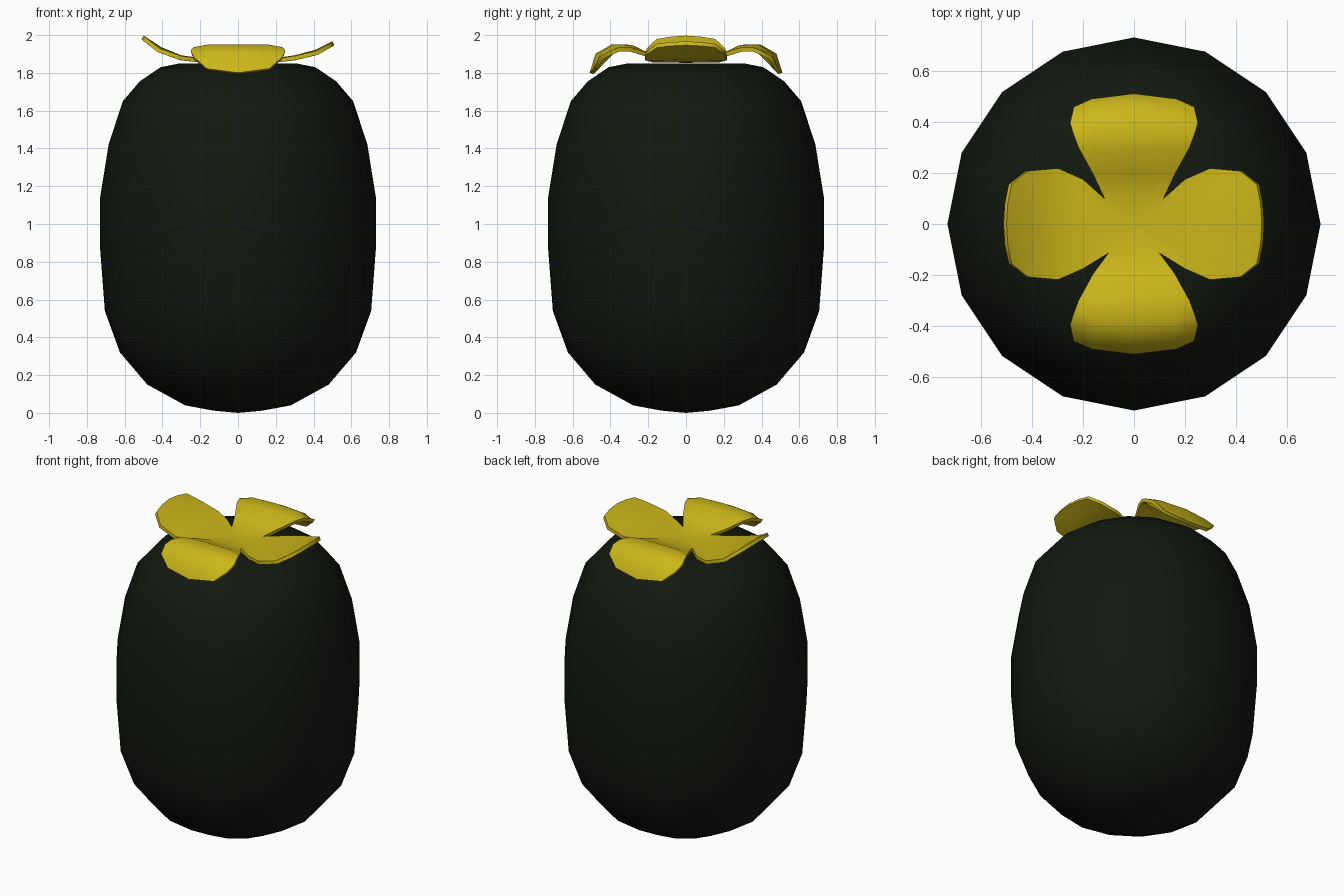
import bpy, bmesh, math
from mathutils import Matrix, Vector

if "Cube" in bpy.data.objects:
    bpy.data.objects.remove(bpy.data.objects["Cube"])


def material(name, rgb):
    m = bpy.data.materials.new(name)
    m.diffuse_color = (*rgb, 1)
    m.use_nodes = True
    m.node_tree.nodes["Principled BSDF"].inputs["Base Color"].default_value = m.diffuse_color
    return m


def finish(bm, name, mat):
    bmesh.ops.recalc_face_normals(bm, faces=bm.faces)
    me = bpy.data.meshes.new(name)
    bm.to_mesh(me)
    bm.free()
    me.materials.append(mat)
    me.shade_smooth()
    ob = bpy.data.objects.new(name, me)
    bpy.context.collection.objects.link(ob)
    return ob


# Fruit body: 16-sided lathe of (radius, height)
profile = [(0.13, 0.012), (0.28, 0.04), (0.48, 0.15), (0.625, 0.32),
           (0.705, 0.54), (0.73, 0.87), (0.73, 1.14), (0.685, 1.42),
           (0.61, 1.65), (0.52, 1.755), (0.41, 1.83), (0.31, 1.85)]
SIDES = 16
bm = bmesh.new()
rings = [[bm.verts.new((r * math.cos(2 * math.pi * i / SIDES),
                        r * math.sin(2 * math.pi * i / SIDES), z))
          for i in range(SIDES)] for r, z in profile]
for a, b in zip(rings, rings[1:]):
    for i in range(SIDES):
        j = (i + 1) % SIDES
        bm.faces.new((a[i], a[j], b[j], b[i]))
for ring, z in ((rings[0], 0.0), (rings[-1], 1.85)):
    pole = bm.verts.new((0, 0, z))
    for i in range(SIDES):
        bm.faces.new((ring[i], ring[(i + 1) % SIDES], pole))
finish(bm, "fruit_body", material("dark_skin", (0.006, 0.009, 0.005)))

# Leaf rows: (centre, middle, edge) points, each (reach, half width, height)
root = ((0.115, 0, 1.866), (0.115, 0.06, 1.866), (0.115, 0.10, 1.868))
drooping = [
    root,
    ((0.20, 0, 1.895), (0.20, 0.10, 1.895), (0.20, 0.16, 1.895)),
    ((0.29, 0, 1.938), (0.29, 0.14, 1.937), (0.30, 0.215, 1.925)),
    ((0.39, 0, 1.940), (0.38, 0.155, 1.940), (0.35, 0.235, 1.925)),
    ((0.47, 0, 1.895), (0.445, 0.165, 1.900), (0.39, 0.248, 1.91)),
    ((0.50, 0, 1.797), (0.48, 0.165, 1.818), (0.45, 0.234, 1.878)),
]


def rising(tip):
    k = (tip - 1.87) / 0.1
    return [
        root,
        ((0.20, 0, 1.868), (0.20, 0.11, 1.866), (0.20, 0.175, 1.866)),
        ((0.30, 0, 1.882), (0.30, 0.13, 1.877), (0.30, 0.218, 1.878)),
        ((0.41, 0, 1.87 + 0.047 * k), (0.41, 0.12, 1.87 + 0.045 * k),
         (0.42, 0.207, 1.87 + 0.042 * k)),
        ((0.505, 0, tip), (0.50, 0.08, 1.87 + 0.095 * k),
         (0.485, 0.155, 1.87 + 0.085 * k)),
    ]


# Leafy cap: four leaves around a small central patch
bm = bmesh.new()
hub = bm.verts.new((0, 0, 1.864))
for k, rows in enumerate((rising(1.957), drooping, rising(1.988), drooping)):
    rot = Matrix.Rotation(k * math.pi / 2, 3, 'Z')
    grid = []
    for c, m, e in rows:
        pts = [(e[0], -e[1], e[2]), (m[0], -m[1], m[2]), c, m, e]
        grid.append([bm.verts.new(rot @ Vector(p)) for p in pts])
    for a, b in zip(grid, grid[1:]):
        for i in range(4):
            bm.faces.new((a[i], b[i], b[i + 1], a[i + 1]))
    for i in range(4):
        bm.faces.new((hub, grid[0][i], grid[0][i + 1]))
bmesh.ops.remove_doubles(bm, verts=bm.verts, dist=0.03)
for f in bm.faces:
    f.normal_update()
cap = finish(bm, "leafy_cap", material("yellow_leaf", (0.6, 0.47, 0.01)))
sol = cap.modifiers.new("thickness", 'SOLIDIFY')
sol.thickness = 0.022
sol.offset = 0

# Keep the thin leaf rims crisp
bpy.ops.object.select_all(action='DESELECT')
cap.select_set(True)
bpy.context.view_layer.objects.active = cap
bpy.ops.object.modifier_apply(modifier=sol.name)
bpy.ops.object.shade_smooth_by_angle(angle=math.radians(50))
